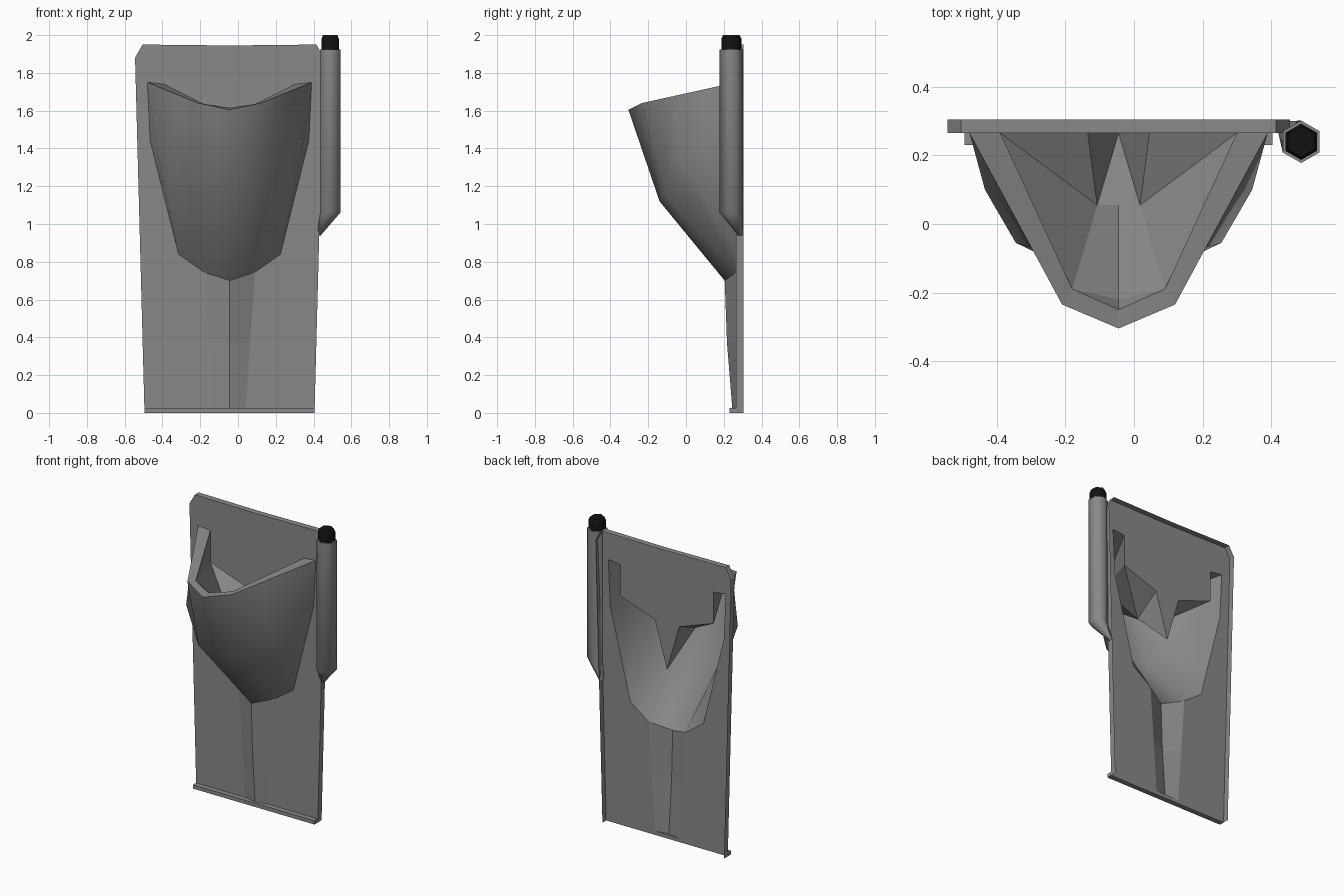
import bpy, bmesh, math
from mathutils import Vector

cube = bpy.data.objects.get("Cube")
if cube:
    bpy.data.objects.remove(cube, do_unlink=True)

CENTRE = -0.045   # symmetry plane of the panel and basin
FRONT = 0.265     # front sheet of the panel
BACK = 0.305      # rear edge of the folded rim


def material(name, value):
    mat = bpy.data.materials.new(name)
    mat.use_nodes = True
    colour = (value, value, value, 1)
    mat.diffuse_color = colour
    bsdf = mat.node_tree.nodes["Principled BSDF"]
    bsdf.inputs["Base Color"].default_value = colour
    bsdf.inputs["Roughness"].default_value = 0.6
    return mat


GREY = material("grey metal", 0.25)
BLACK = material("black rubber", 0.006)


def add_object(name, verts, faces, mat, mirror=True, smooth=False):
    mesh = bpy.data.meshes.new(name)
    mesh.from_pydata(verts, [], faces)
    bm = bmesh.new()
    bm.from_mesh(mesh)
    bmesh.ops.remove_doubles(bm, verts=bm.verts, dist=1e-4)
    bmesh.ops.dissolve_degenerate(bm, dist=1e-4, edges=bm.edges)
    bmesh.ops.recalc_face_normals(bm, faces=bm.faces)
    for f in bm.faces:
        f.smooth = smooth
    bm.to_mesh(mesh)
    bm.free()
    mesh.materials.append(mat)
    obj = bpy.data.objects.new(name, mesh)
    bpy.context.collection.objects.link(obj)
    if mirror:
        obj.location.x = CENTRE
        obj.modifiers.new("Mirror", "MIRROR").use_clip = True
    return obj


def loft(rows, closed=False):
    """Quads between successive rows of equal length."""
    n = len(rows[0])
    verts = [p for row in rows for p in row]
    faces = []
    for r in range(len(rows) - 1):
        for i in range(n if closed else n - 1):
            j = (i + 1) % n
            faces.append((r * n + i, r * n + j, (r + 1) * n + j, (r + 1) * n + i))
    return verts, faces


# Back panel: a sheet with the basin opening left out
edge = [(0.45, 0), (0.5, 1.88), (0.46, 1.95), (0, 1.945)]
opening = [(0, 1.13), (0.09, 1.44), (0.345, 1.53), (0.345, 1.74), (0.435, 1.75),
           (0.42, 1.44), (0.27, 0.84), (0.135, 0.745), (0.085, 0)]
sheet = [(x, FRONT, z) for x, z in edge + opening]
add_object("back_panel", sheet, [tuple(range(len(sheet)))], GREY)

# Rim folded back around the sides and top
add_object("panel_rim", *loft([[(x, y, z) for x, z in edge] for y in (FRONT, BACK)]), GREY)

# Pointed ridge below the basin
ridge = [[(0.135, FRONT, 0.745), (0, 0.205, 0.70)],
         [(0.11, FRONT, 0.37), (0, 0.217, 0.37)],
         [(0.085, FRONT, 0), (0, 0.247, 0)]]
add_object("centre_ridge", *loft(ridge), GREY)

# Lip along the bottom edge
lip = [[(x, y, z) for y, z in ((FRONT, 0.025), (0.23, 0.025), (0.23, 0.0), (FRONT, 0.0))]
       for x in (0, 0.45)]
verts, faces = loft(lip, closed=True)
add_object("bottom_lip", verts, faces + [(4, 5, 6, 7)], GREY)

# Outer bowl, from rim to the panel opening
rim_side, rim_corner, rim_front = (Vector(p) for p in (
    (0.435, FRONT, 1.75), (0.165, -0.235, 1.64), (0, -0.305, 1.605)))
rim = [rim_side.lerp(rim_corner, t / 3) for t in range(4)] + [rim_front]
middle = [(0.42, FRONT, 1.44), (0.39, 0.1, 1.42), (0.30, -0.055, 1.38),
          (0.165, -0.12, 1.17), (0, -0.14, 1.12)]
bottom = [(0.42, FRONT, 1.44), (0.345, FRONT, 1.14), (0.27, FRONT, 0.84),
          (0.135, FRONT, 0.745), (0, 0.205, 0.70)]
add_object("basin_bowl", *loft([rim, middle, bottom]), GREY, smooth=True)

# Flat rim on top of the bowl
inner_side, inner_corner, inner_front = (
    (0.345, FRONT, 1.74), (0.135, -0.19, 1.635), (0, -0.25, 1.615))
add_object("basin_rim", *loft([[rim_side, rim_corner, rim_front],
                               [inner_side, inner_corner, inner_front]]), GREY)

# Inner walls, sloping floor and drain notch
inside = {
    "side": inner_side, "corner": inner_corner, "front": inner_front,
    "floor_side": (0.345, FRONT, 1.53), "floor_front": (0, -0.22, 1.54),
    "notch_side": (0.09, FRONT, 1.44), "notch_tip": (0, FRONT, 1.13),
    "sill_side": (0.0625, 0.055, 1.345), "sill_mid": (0, 0.055, 1.345),
}
keys = list(inside)
panels = [("side", "floor_side", "corner"),
          ("corner", "floor_front", "front"),
          ("floor_side", "notch_side", "sill_side"),
          ("floor_side", "sill_side", "corner"),
          ("corner", "sill_side", "sill_mid", "floor_front"),
          ("notch_side", "notch_tip", "sill_side"),
          ("notch_tip", "sill_mid", "sill_side")]
add_object("basin_inside", list(inside.values()),
           [tuple(keys.index(k) for k in p) for p in panels], GREY)


# Six-sided flush pipe with a bent foot and a black cap
def hexagon(x, y, z, radius):
    return [(x + radius * math.sin(i * math.pi / 3),
             y + radius * math.cos(i * math.pi / 3), z) for i in range(6)]


def tube(name, rings, mat):
    verts, faces = loft([hexagon(*r) for r in rings], closed=True)
    n = len(verts)
    obj = add_object(name, verts, faces + [tuple(range(6)), tuple(range(n - 6, n))],
                     mat, mirror=False)
    bpy.ops.object.select_all(action="DESELECT")
    obj.select_set(True)
    bpy.context.view_layer.objects.active = obj
    bpy.ops.object.shade_smooth_by_angle(angle=math.radians(62))


PX, PY = 0.488, 0.24
tube("flush_pipe", [(0.428, 0.287, 0.94, 0.012), (PX, PY, 1.06, 0.062),
                    (PX, PY, 1.925, 0.062)], GREY)
tube("pipe_cap", [(PX, PY, 1.92, 0.053), (PX, PY, 1.98, 0.053),
                  (PX, PY, 2.0, 0.044)], BLACK)
